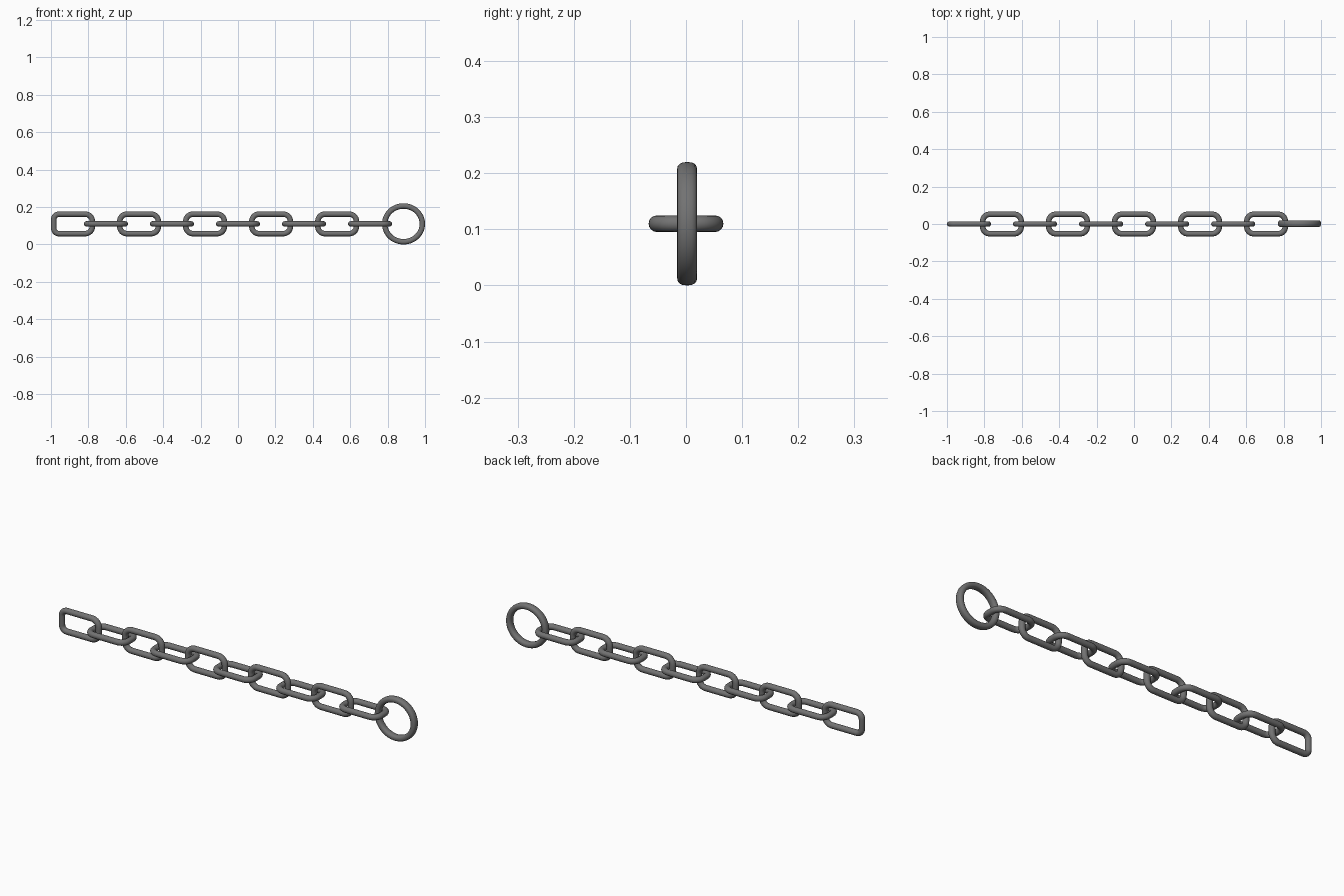
import bpy, bmesh
from math import sin, cos, pi, copysign
from mathutils import Vector

if "Cube" in bpy.data.objects:
    bpy.data.objects.remove(bpy.data.objects["Cube"])

ZC = 0.11        # height of the chain axis
PITCH = 0.353    # spacing of links in the same plane

# dark iron
iron = bpy.data.materials.new("dark_iron")
iron.diffuse_color = (0.17, 0.17, 0.17, 1)
iron.use_nodes = True
iron.node_tree.nodes["Principled BSDF"].inputs["Base Color"].default_value = iron.diffuse_color


def sweep(name, path, radial, lateral, power=1.0, sides=16):
    """Closed tube along a flat xz path; power < 1 squares the section."""
    bm = bmesh.new()
    rings = []
    n = len(path)
    for i, p in enumerate(path):
        t = (path[(i + 1) % n] - path[i - 1]).normalized()
        out = Vector((t.z, 0, -t.x))
        ring = []
        for k in range(sides):
            a = 2 * pi * k / sides
            c, s = cos(a), sin(a)
            c, s = copysign(abs(c) ** power, c), copysign(abs(s) ** power, s)
            ring.append(bm.verts.new(p + out * radial * c + Vector((0, lateral * s, 0))))
        rings.append(ring)
    for i in range(n):
        a, b = rings[i], rings[(i + 1) % n]
        for k in range(sides):
            m = (k + 1) % sides
            bm.faces.new((a[k], a[m], b[m], b[k]))
    bmesh.ops.recalc_face_normals(bm, faces=bm.faces)
    me = bpy.data.meshes.new(name)
    bm.to_mesh(me)
    bm.free()
    for f in me.polygons:
        f.use_smooth = True
    me.materials.append(iron)
    ob = bpy.data.objects.new(name, me)
    bpy.context.collection.objects.link(ob)
    return ob


def link_path(hx, hz, r_right, r_left, steps=8):
    """Rounded rectangle, counter-clockwise from the right end."""
    pts = []
    corners = ((1, 1, r_right), (-1, 1, r_left), (-1, -1, r_left), (1, -1, r_right))
    for q, (sx, sz, r) in enumerate(corners):
        for j in range(steps + 1):
            a = (q + j / steps) * pi / 2
            pts.append(Vector((sx * (hx - r) + r * cos(a), 0, sz * (hz - r) + r * sin(a))))
    return pts


# chain links, alternately upright and lying flat
T = 0.0147
for k in range(5):
    left = 0.028 if k == 0 else 0.038      # squarer outer end on the first link
    up = sweep(f"upright_link_{k + 1}", link_path(0.103, 0.052, 0.038, left), T, T)
    up.location = (-0.882 + PITCH * k, 0, ZC)
    flat = sweep(f"flat_link_{k + 1}", link_path(0.103, 0.052, 0.038, 0.038), T, T)
    flat.location = (-0.706 + PITCH * k, 0, ZC)
    flat.rotation_euler = (pi / 2, 0, 0)

# end ring
circle = [Vector((0.1005 * cos(2 * pi * i / 64), 0, 0.0955 * sin(2 * pi * i / 64))) for i in range(64)]
ring = sweep("end_ring", circle, 0.0145, 0.018, 0.8)
ring.location = (0.885, 0.002, ZC)
